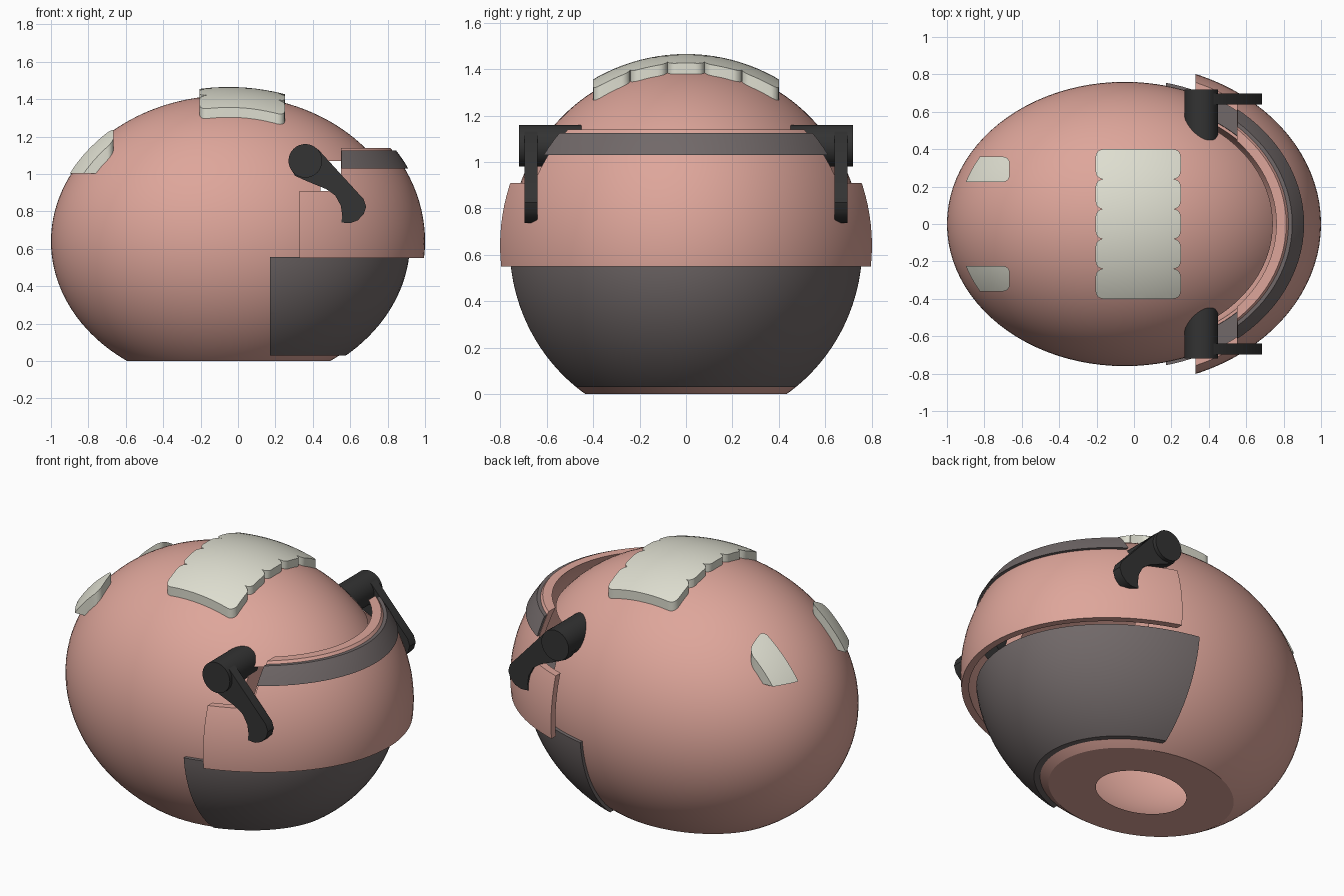
import bpy, bmesh, math
from mathutils import Vector

if "Cube" in bpy.data.objects:
    bpy.data.objects.remove(bpy.data.objects["Cube"])

CENTRE = Vector((-0.05, 0, 0.64))
RADII = Vector((0.95, 0.76, 0.78))


def material(name, rgb):
    m = bpy.data.materials.new(name)
    m.diffuse_color = (*rgb, 1)
    m.use_nodes = True
    m.node_tree.nodes["Principled BSDF"].inputs["Base Color"].default_value = m.diffuse_color
    return m


PINK = material("salmon pink", (0.73, 0.38, 0.325))
GREY = material("warm grey", (0.165, 0.14, 0.14))
IVORY = material("ivory", (0.73, 0.73, 0.63))
BLACK = material("charcoal", (0.033, 0.033, 0.033))


def new_object(name, bm, mat):
    me = bpy.data.meshes.new(name)
    bm.to_mesh(me)
    bm.free()
    if mat:
        me.materials.append(mat)
    ob = bpy.data.objects.new(name, me)
    bpy.context.collection.objects.link(ob)
    return ob


def shell(name, outer, inner, mat):
    """Hollow ellipsoid between two offsets from the helmet surface."""
    bm = bmesh.new()
    for off in (outer, inner):
        r = bmesh.ops.create_uvsphere(bm, u_segments=96, v_segments=64, radius=1)
        for v in r["verts"]:
            v.co = CENTRE + Vector([c * (a + off) for c, a in zip(v.co, RADII)])
        if off == inner:
            faces = list({f for v in r["verts"] for f in v.link_faces})
            bmesh.ops.reverse_faces(bm, faces=faces)
    return new_object(name, bm, mat)


def prism(name, outline, lo, hi, axis, mat=None):
    """Extrude an outline: axis 'z' uses (x, y) points, axis 'y' uses (x, z)."""
    bm = bmesh.new()
    def place(p, h):
        return (p[0], p[1], h) if axis == "z" else (p[0], h, p[1])
    f = bm.faces.new([bm.verts.new(place(p, lo)) for p in outline])
    r = bmesh.ops.extrude_face_region(bm, geom=[f])
    move = Vector(place((0, 0), hi - lo))
    for v in r["geom"]:
        if isinstance(v, bmesh.types.BMVert):
            v.co += move
    bmesh.ops.recalc_face_normals(bm, faces=bm.faces[:])
    return new_object(name, bm, mat)


def boolean(ob, cutter, op):
    mod = ob.modifiers.new("cut", "BOOLEAN")
    mod.object, mod.operation, mod.solver = cutter, op, "EXACT"
    dg = bpy.context.evaluated_depsgraph_get()
    me = bpy.data.meshes.new_from_object(ob.evaluated_get(dg))
    ob.modifiers.clear()
    mat = ob.data.materials[0]
    ob.data = me
    me.materials.clear()
    me.materials.append(mat)
    for p in me.polygons:
        p.material_index = 0
    bpy.data.objects.remove(cutter)


def box(x0, x1, z0, z1):
    return [(x0, z0), (x1, z0), (x1, z1), (x0, z1)]


def rounded(x0, x1, y0, y1, r):
    pts = []
    for cx, cy, a0 in ((x1 - r, y1 - r, 0), (x0 + r, y1 - r, 90),
                       (x0 + r, y0 + r, 180), (x1 - r, y0 + r, 270)):
        for i in range(7):
            a = math.radians(a0 + 15 * i)
            pts.append((cx + r * math.cos(a), cy + r * math.sin(a)))
    return pts


# Helmet shell: open underneath, with a face opening
helmet = shell("helmet_shell", 0, -0.105, PINK)
boolean(helmet, prism("cutter", box(-2, 2, 0, 3), -2, 2, "y"), "INTERSECT")
boolean(helmet, prism("cutter", box(0.44, 2, 0.545, 1.07), -2, 2, "y"), "DIFFERENCE")

# Chin guard set into the lower front
chin = shell("chin_guard", 0.02, -0.09, GREY)
boolean(chin, prism("cutter", box(0.17, 2, 0.03, 0.555), -2, 2, "y"), "INTERSECT")

# Visor with stepped side edges, and the trim strip along its top
visor = shell("visor", 0.10, 0.06, PINK)
step = [(0.33, 0.55), (2, 0.55), (2, 1.14), (0.55, 1.14), (0.55, 0.91), (0.33, 0.91)]
boolean(visor, prism("cutter", step, -2, 2, "y"), "INTERSECT")
trim = shell("visor_trim", 0.116, 0.09, GREY)
boolean(trim, prism("cutter", box(0.553, 2, 1.03, 1.125), -2, 2, "y"), "INTERSECT")

# Scalloped crest pad on the crown: five rounded lobes on each long edge
side = []
for lobe in range(-2, 3):
    yc = lobe * 0.16
    for cy, a0 in ((yc - 0.04, -90), (yc + 0.04, 0)):
        for i in range(6):
            a = math.radians(a0 + 18 * i)
            if lobe > -2 and a0 == -90 and i == 0:
                continue  # shared notch point
            side.append((0.1875 + 0.04 * math.cos(a), cy + 0.04 * math.sin(a)))
outline = [(0.0225 + x, y) for x, y in side] + [(0.0225 - x, y) for x, y in reversed(side)]
crest = shell("crest_pad", 0.045, -0.02, IVORY)
boolean(crest, prism("cutter", outline, 1.0, 2, "z"), "INTERSECT")

# Two rear vents, rounded on top and cut level below
for s, label in ((1, "left"), (-1, "right")):
    y0, y1 = sorted((0.225 * s, 0.36 * s))
    vent = shell("rear_vent_" + label, 0.045, -0.02, IVORY)
    boolean(vent, prism("cutter", rounded(-1.2, -0.665, y0, y1, 0.035), 1.003, 2, "z"),
            "INTERSECT")

# Visor hinges: pivot cylinder and bent arm on each side
arm = [(0.275, 1.04), (0.305, 0.99), (0.36, 0.965), (0.47, 0.92), (0.52, 0.885),
       (0.55, 0.83), (0.557, 0.78), (0.553, 0.74), (0.60, 0.737), (0.64, 0.752),
       (0.672, 0.785), (0.685, 0.825), (0.672, 0.865), (0.43, 1.13), (0.36, 1.155),
       (0.30, 1.13)]
pivot = [(0.36 + 0.09 * math.cos(i * math.tau / 32), 1.07 + 0.09 * math.sin(i * math.tau / 32))
         for i in range(32)]
for s, label in ((1, "left"), (-1, "right")):
    prism("hinge_arm_" + label, arm, *sorted((0.64 * s, 0.697 * s)), "y", BLACK)
    prism("hinge_pivot_" + label, pivot, *sorted((0.45 * s, 0.72 * s)), "y", BLACK)

# Smooth the curved surfaces, keep cut edges sharp
bpy.ops.object.select_all(action="DESELECT")
for ob in bpy.context.scene.objects:
    ob.select_set(True)
    bpy.context.view_layer.objects.active = ob
bpy.ops.object.shade_smooth_by_angle(angle=math.radians(30))
